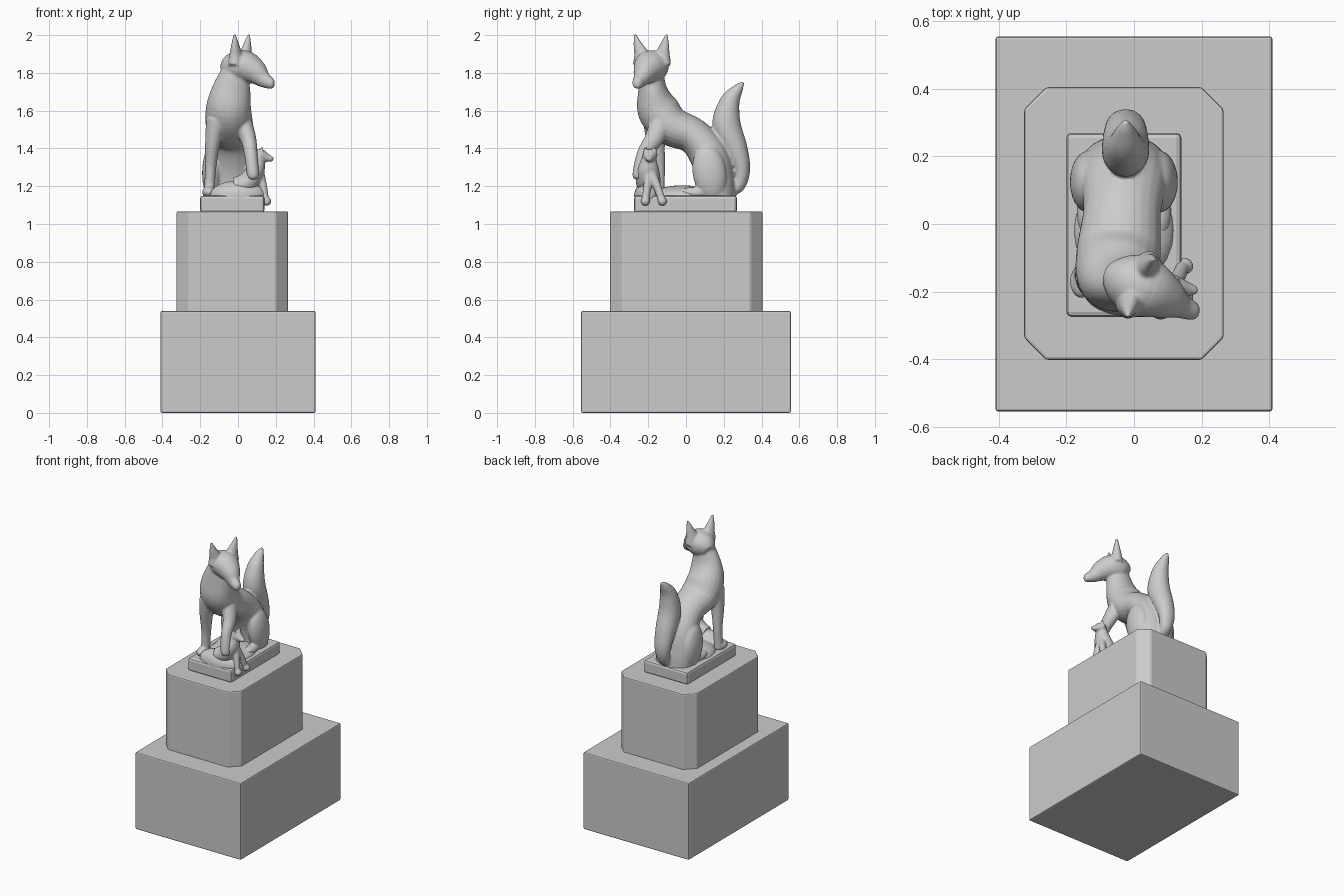
import bpy, bmesh, math
from mathutils import Vector, Matrix


def new_object(name, bm):
    bmesh.ops.recalc_face_normals(bm, faces=bm.faces)
    mesh = bpy.data.meshes.new(name)
    bm.to_mesh(mesh)
    bm.free()
    ob = bpy.data.objects.new(name, mesh)
    bpy.context.collection.objects.link(ob)
    return ob


def block(name, x0, x1, y0, y1, z0, z1, chamfer=0.0, edge=0.008):
    """Upright prism with chamfered corners and softened edges."""
    c = chamfer
    if c:
        pts = [(x0 + c, y0), (x1 - c, y0), (x1, y0 + c), (x1, y1 - c),
               (x1 - c, y1), (x0 + c, y1), (x0, y1 - c), (x0, y0 + c)]
    else:
        pts = [(x0, y0), (x1, y0), (x1, y1), (x0, y1)]
    bm = bmesh.new()
    face = bm.faces.new([bm.verts.new((x, y, z0)) for x, y in pts])
    ext = bmesh.ops.extrude_face_region(bm, geom=[face])
    top = [v for v in ext["geom"] if isinstance(v, bmesh.types.BMVert)]
    bmesh.ops.translate(bm, verts=top, vec=(0, 0, z1 - z0))
    if not any(len(f.verts) == len(pts) and f.normal.z < -0.5 for f in bm.faces):
        bmesh.ops.holes_fill(bm, edges=bm.edges)
    ob = new_object(name, bm)
    bev = ob.modifiers.new("soft_edges", "BEVEL")
    bev.width, bev.segments = edge, 2
    return ob


def loft(bm, nodes, side=(1, 0, 0), steps=5, n=24):
    """Smooth tube through (x, y, z, side radius, depth radius) nodes."""
    nodes = [tuple(p) if len(p) == 5 else (*p, p[3]) for p in nodes]
    pad = [nodes[0]] + nodes + [nodes[-1]]
    path = []
    for i in range(1, len(pad) - 2):
        a, b, c, d = pad[i - 1:i + 3]
        for s in range(steps):
            t = s / steps
            path.append([0.5 * (2 * q + (r - p) * t + (2 * p - 5 * q + 4 * r - w) * t * t
                                + (3 * q - p - 3 * r + w) * t ** 3)
                         for p, q, r, w in zip(a, b, c, d)])
    path.append(list(nodes[-1]))
    rings = []
    for i, p in enumerate(path):
        tan = (Vector(path[min(i + 1, len(path) - 1)][:3])
               - Vector(path[max(i - 1, 0)][:3])).normalized()
        u = Vector(side)
        u = (u - tan * u.dot(tan)).normalized()
        v = tan.cross(u)
        ring = []
        for k in range(n):
            ang = 2 * math.pi * k / n
            ring.append(bm.verts.new(Vector(p[:3]) + u * math.cos(ang) * max(p[3], 0.003)
                                     + v * math.sin(ang) * max(p[4], 0.003)))
        rings.append(ring)
    for r0, r1 in zip(rings, rings[1:]):
        for k in range(n):
            bm.faces.new((r0[k], r0[(k + 1) % n], r1[(k + 1) % n], r1[k]))
    bm.faces.new(rings[0][::-1])
    bm.faces.new(rings[-1])


def blob(bm, centre, radii, tilt=0.0):
    """Ellipsoid, tilted about the x axis."""
    m = Matrix.Translation(centre) @ Matrix.Rotation(tilt, 4, "X") @ Matrix.Diagonal((*radii, 1))
    bmesh.ops.create_uvsphere(bm, u_segments=24, v_segments=16, radius=1, matrix=m)


def sculpt(name, bm, voxel=0.008, smooth=3):
    """Fuse the overlapping forms into one carved skin."""
    ob = new_object(name, bm)
    rem = ob.modifiers.new("fuse", "REMESH")
    rem.mode, rem.voxel_size, rem.use_smooth_shade = "VOXEL", voxel, True
    sm = ob.modifiers.new("blend", "SMOOTH")
    sm.factor, sm.iterations = 0.5, smooth
    return ob


# Stepped pedestal
block("pedestal_base", -0.41, 0.41, -0.555, 0.555, 0, 0.54)
block("pedestal_block", -0.325, 0.265, -0.402, 0.405, 0.53, 1.067, chamfer=0.065)
block("statue_slab", -0.2, 0.14, -0.275, 0.27, 1.06, 1.15, edge=0.015)

# Ground mound under the animals
bm = bmesh.new()
blob(bm, (0.0, -0.2, 1.15), (0.15, 0.075, 0.08))
blob(bm, (-0.03, -0.02, 1.14), (0.15, 0.17, 0.065))
sculpt("ground_mound", bm)

# Seated fox
bm = bmesh.new()
# torso from neck to rump
loft(bm, [(-0.01, -0.18, 1.84, 0.06, 0.06), (-0.033, -0.178, 1.72, 0.1, 0.075),
          (-0.05, -0.15, 1.61, 0.12, 0.11), (-0.045, -0.08, 1.52, 0.125, 0.105),
          (-0.035, 0.04, 1.465, 0.115, 0.095), (-0.03, 0.125, 1.36, 0.13, 0.105),
          (-0.03, 0.16, 1.23, 0.135, 0.1), (-0.03, 0.165, 1.12, 0.13, 0.1)])
# head turned to the side
loft(bm, [(-0.075, -0.145, 1.81, 0.035, 0.04), (-0.035, -0.162, 1.825, 0.075, 0.075),
          (0.03, -0.187, 1.835, 0.09, 0.085), (0.09, -0.215, 1.805, 0.067, 0.068),
          (0.135, -0.24, 1.765, 0.04, 0.043), (0.178, -0.26, 1.742, 0.026, 0.028),
          (0.192, -0.265, 1.738, 0.012, 0.014)], side=(0.42, 0.9, 0))
# ears
for base, tip in (((-0.012, -0.235), (-0.018, -0.272)), ((0.04, -0.125), (0.058, -0.102))):
    loft(bm, [(*base, 1.84, 0.048, 0.04), (*base, 1.89, 0.042, 0.034),
              ((base[0] + tip[0]) / 2, (base[1] + tip[1]) / 2, 1.945, 0.026, 0.021),
              (*tip, 2.006, 0.006, 0.006)], side=(0.42, 0.9, 0))
# haunches and hind feet
for x in (-0.135, 0.075):
    blob(bm, (x, 0.125, 1.27), (0.055, 0.09, 0.15), tilt=0.15)
    blob(bm, (x, 0.04, 1.165), (0.035, 0.08, 0.03))
# standing front leg and paw
loft(bm, [(-0.11, -0.16, 1.55, 0.06, 0.07), (-0.132, -0.16, 1.44, 0.042, 0.05),
          (-0.145, -0.145, 1.3, 0.03, 0.034), (-0.152, -0.145, 1.15, 0.028, 0.03)])
blob(bm, (-0.155, -0.17, 1.17), (0.035, 0.05, 0.03))
# raised front leg holding the cub
loft(bm, [(0.02, -0.13, 1.54, 0.055, 0.06), (0.055, -0.17, 1.45, 0.042, 0.05),
          (0.068, -0.225, 1.37, 0.035, 0.036), (0.08, -0.25, 1.26, 0.032, 0.034),
          (0.083, -0.255, 1.235, 0.018, 0.018)])
# bushy tail
loft(bm, [(-0.025, 0.2, 1.17, 0.03, 0.03), (-0.025, 0.275, 1.2, 0.04, 0.035),
          (-0.025, 0.295, 1.29, 0.055, 0.045), (-0.025, 0.262, 1.4, 0.066, 0.064),
          (-0.025, 0.215, 1.52, 0.07, 0.076), (-0.025, 0.23, 1.64, 0.055, 0.055),
          (-0.025, 0.275, 1.715, 0.03, 0.028), (-0.025, 0.305, 1.75, 0.007, 0.007)])
sculpt("fox", bm, voxel=0.007)

# Cub sitting against the raised leg
bm = bmesh.new()
loft(bm, [(-0.02, -0.2, 1.2, 0.05, 0.045), (0.05, -0.2, 1.22, 0.065, 0.055),
          (0.09, -0.2, 1.28, 0.06, 0.05), (0.105, -0.195, 1.34, 0.04, 0.038),
          (0.115, -0.19, 1.37, 0.03, 0.03)], side=(0, 1, 0))
loft(bm, [(0.09, -0.185, 1.365, 0.025, 0.025), (0.12, -0.19, 1.362, 0.037, 0.035),
          (0.155, -0.193, 1.35, 0.024, 0.022), (0.187, -0.197, 1.342, 0.01, 0.01)],
     side=(0, 1, 0))
for y in (-0.215, -0.165):
    loft(bm, [(0.118, y, 1.36, 0.018, 0.016), (0.128, y, 1.408, 0.005, 0.005)])
for y in (-0.215, -0.125):
    loft(bm, [(0.105, -0.19, 1.28, 0.032, 0.03), (0.13, (y - 0.19) / 2, 1.21, 0.022, 0.022),
              (0.145, y, 1.12, 0.02, 0.02)])
    blob(bm, (0.15, y, 1.12), (0.026, 0.024, 0.024))
sculpt("cub", bm, voxel=0.006, smooth=2)
